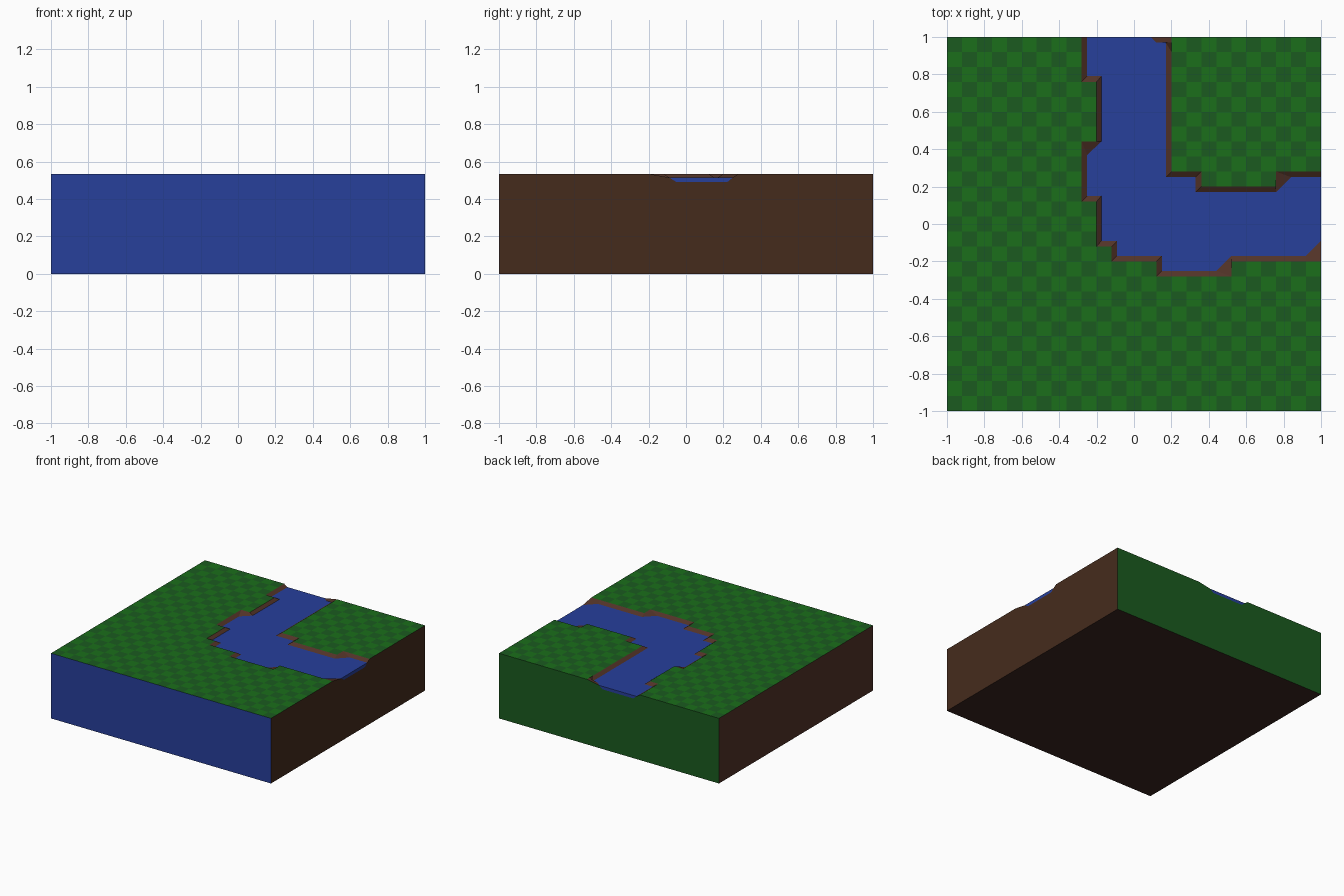
import bpy

if "Cube" in bpy.data.objects:
    bpy.data.objects.remove(bpy.data.objects["Cube"])

TOP, WATER, BED = 0.535, 0.515, 0.49
N = 25
CELL = 2 / N


def material(name, rgb):
    m = bpy.data.materials.new(name)
    m.diffuse_color = (*rgb, 1)
    m.use_nodes = True
    m.node_tree.nodes["Principled BSDF"].inputs["Base Color"].default_value = m.diffuse_color
    return m


LIGHT = material("light_grass", (0.011, 0.156, 0.011))
DARK = material("dark_grass", (0.011, 0.105, 0.014))
BLUE = material("water_blue", (0.02, 0.05, 0.33))
GREEN = material("back_green", (0.011, 0.105, 0.014))
BROWN = material("earth_brown", (0.06, 0.024, 0.012))
DIRT = material("dirt_brown", (0.085, 0.033, 0.021))
UNDER = material("underside_brown", (0.043, 0.019, 0.014))


def build(name, verts, faces, mats, slots=None):
    mesh = bpy.data.meshes.new(name)
    mesh.from_pydata(verts, [], faces)
    for m in mats:
        mesh.materials.append(m)
    for i, s in enumerate(slots or []):
        mesh.polygons[i].material_index = s
    ob = bpy.data.objects.new(name, mesh)
    bpy.context.collection.objects.link(ob)
    return ob


# River banks: grass edge (x, y) paired with waterline (x, y)
outer_bank = [
    (-.28, 1, -.25, 1), (-.28, .76, -.25, .79), (-.2, .76, -.175, .79),
    (-.2, .44, -.175, .44), (-.28, .44, -.25, .37), (-.28, .12, -.25, .15),
    (-.2, .12, -.175, .15), (-.2, -.12, -.175, -.09), (-.12, -.12, -.09, -.09),
    (-.12, -.2, -.09, -.17), (.12, -.2, .15, -.17), (.12, -.28, .15, -.25),
    (.52, -.28, .44, -.25), (.52, -.2, .52, -.17), (.92, -.2, .92, -.17),
    (1, -.2, 1, -.09)]
inner_bank = [
    (1, .28, 1, .25), (.76, .28, .84, .25), (.76, .2, .76, .17),
    (.36, .2, .33, .17), (.36, .28, .33, .25), (.2, .28, .17, .25),
    (.2, .92, .17, .97), (.2, .97, .12, .97), (.2, 1, .09, 1)]
edge = [p[:2] for p in outer_bank + inner_bank]
waterline = [p[2:] for p in outer_bank + inner_bank]


def in_river(x, y):
    hit = False
    for (ax, ay), (bx, by) in zip(edge, edge[1:] + edge[:1]):
        if (ay > y) != (by > y) and x < ax + (y - ay) * (bx - ax) / (by - ay):
            hit = not hit
    return hit


# Chequered grass, leaving out the river cells
verts = [(-1 + i * CELL, -1 + j * CELL, TOP) for j in range(N + 1) for i in range(N + 1)]
faces, slots = [], []
for j in range(N):
    for i in range(N):
        if not in_river(-1 + (i + .5) * CELL, -1 + (j + .5) * CELL):
            a = j * (N + 1) + i
            faces.append((a, a + 1, a + N + 2, a + N + 1))
            slots.append(1 - (i + j) % 2)
build("grass", verts, faces, [LIGHT, DARK], slots)

# Sloping dirt banks between grass and water
for name, bank in (("outer_bank", outer_bank), ("inner_bank", inner_bank)):
    n = len(bank)
    build(name, [(*p[:2], TOP) for p in bank] + [(*p[2:], WATER) for p in bank],
          [(k, n + k, n + k + 1, k + 1) for k in range(n - 1)], [DIRT])

# Water surface with the two visible stream ends
n, m = len(waterline), len(outer_bank)
verts = [(x, y, WATER) for x, y in waterline]
verts += [(1, -.05, BED), (1, .22, BED), (.06, 1, BED), (-.22, 1, BED)]
build("water", verts, [tuple(range(n)), (m - 1, n, n + 1, m),
                       (n - 1, n + 2, n + 3, 0)], [BLUE])


# Block walls; right and back are notched for the stream
def notched(a, b, c, d, e, f):
    return [(-1, 0), (1, 0), (1, TOP), (f, TOP), (e, WATER), (d, BED),
            (c, BED), (b, WATER), (a, TOP), (-1, TOP)]


plain = [(-1, 0), (1, 0), (1, TOP), (-1, TOP)]
right = notched(-.2, -.09, -.05, .22, .25, .28)
back = notched(-.28, -.25, -.22, .06, .09, .2)
walls = [
    ("front_wall", [(u, -1, z) for u, z in plain], BLUE),
    ("left_wall", [(-1, u, z) for u, z in plain][::-1], DIRT),
    ("right_wall", [(1, u, z) for u, z in right], BROWN),
    ("back_wall", [(u, 1, z) for u, z in back][::-1], GREEN),
    ("underside", [(-1, -1, 0), (-1, 1, 0), (1, 1, 0), (1, -1, 0)], UNDER)]
for name, pts, mat in walls:
    build(name, pts, [tuple(range(len(pts)))], [mat])
